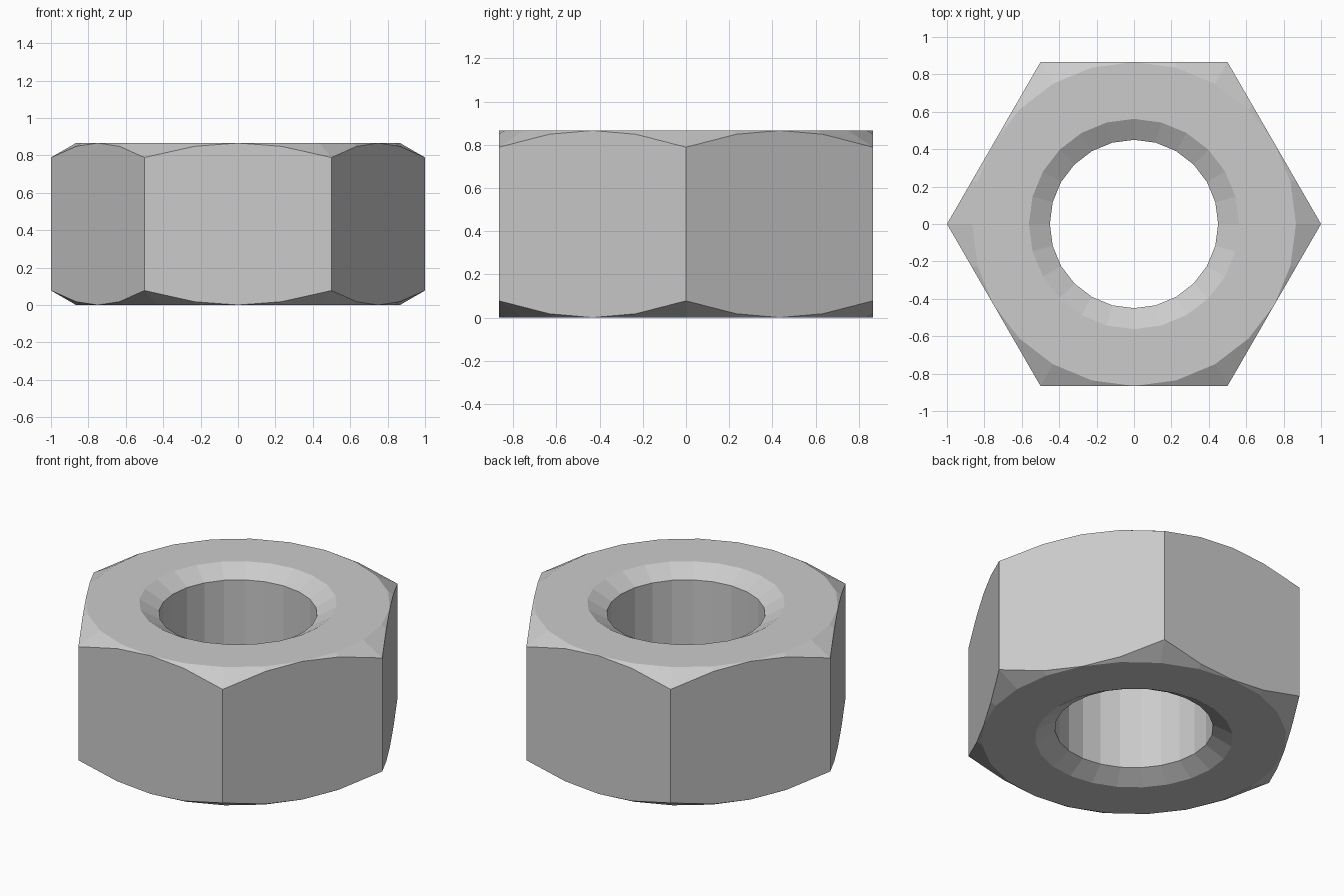
import bpy, bmesh
from math import cos, sin, radians, tan

if "Cube" in bpy.data.objects:
    bpy.data.objects.remove(bpy.data.objects["Cube"])

SIDES = 24
FLAT = cos(radians(30))            # centre to flat of the hexagon
HEIGHT = 0.866
BORE, MOUTH = 0.45, 0.562          # bore radius and countersink radius
SLOPE = tan(radians(30))           # both chamfers slope 30 degrees


def hex_radius(deg):
    """Distance from the axis to the hexagon outline at an angle."""
    return FLAT / cos(radians(deg % 60 - 30))


def profile(deg):
    """Closed cross-section of the nut at an angle, as (radius, z)."""
    rh = hex_radius(deg)
    lower = [(BORE, (MOUTH - BORE) * SLOPE), (MOUTH, 0), (FLAT, 0), (rh, (rh - FLAT) * SLOPE)]
    return lower + [(r, HEIGHT - z) for r, z in reversed(lower)]


bm = bmesh.new()
# cross-sections around the axis
sections = []
for i in range(SIDES):
    deg = i * 360 / SIDES
    a = radians(deg)
    sections.append([bm.verts.new((r * cos(a), r * sin(a), z)) for r, z in profile(deg)])

# skin between neighbouring sections
for i, s in enumerate(sections):
    t = sections[(i + 1) % SIDES]
    for j in range(len(s)):
        k = (j + 1) % len(s)
        bm.faces.new((s[j], t[j], t[k], s[k]))

# chamfer meets the hexagon at the middle of each flat
bmesh.ops.remove_doubles(bm, verts=bm.verts, dist=1e-4)
bmesh.ops.recalc_face_normals(bm, faces=bm.faces)

# merge each hexagon side into one flat face
inner = [e for e in bm.edges if len(e.link_faces) == 2
         and all(abs(v.co.z - HEIGHT / 2) > 0.3 for v in e.verts)
         and abs(e.verts[0].co.z - e.verts[1].co.z) > 0.5
         and e.calc_face_angle(1) < 0.001]
bmesh.ops.dissolve_edges(bm, edges=inner, use_verts=False)

mesh = bpy.data.meshes.new("hex_nut")
bm.to_mesh(mesh)
bm.free()
nut = bpy.data.objects.new("hex_nut", mesh)
bpy.context.collection.objects.link(nut)
